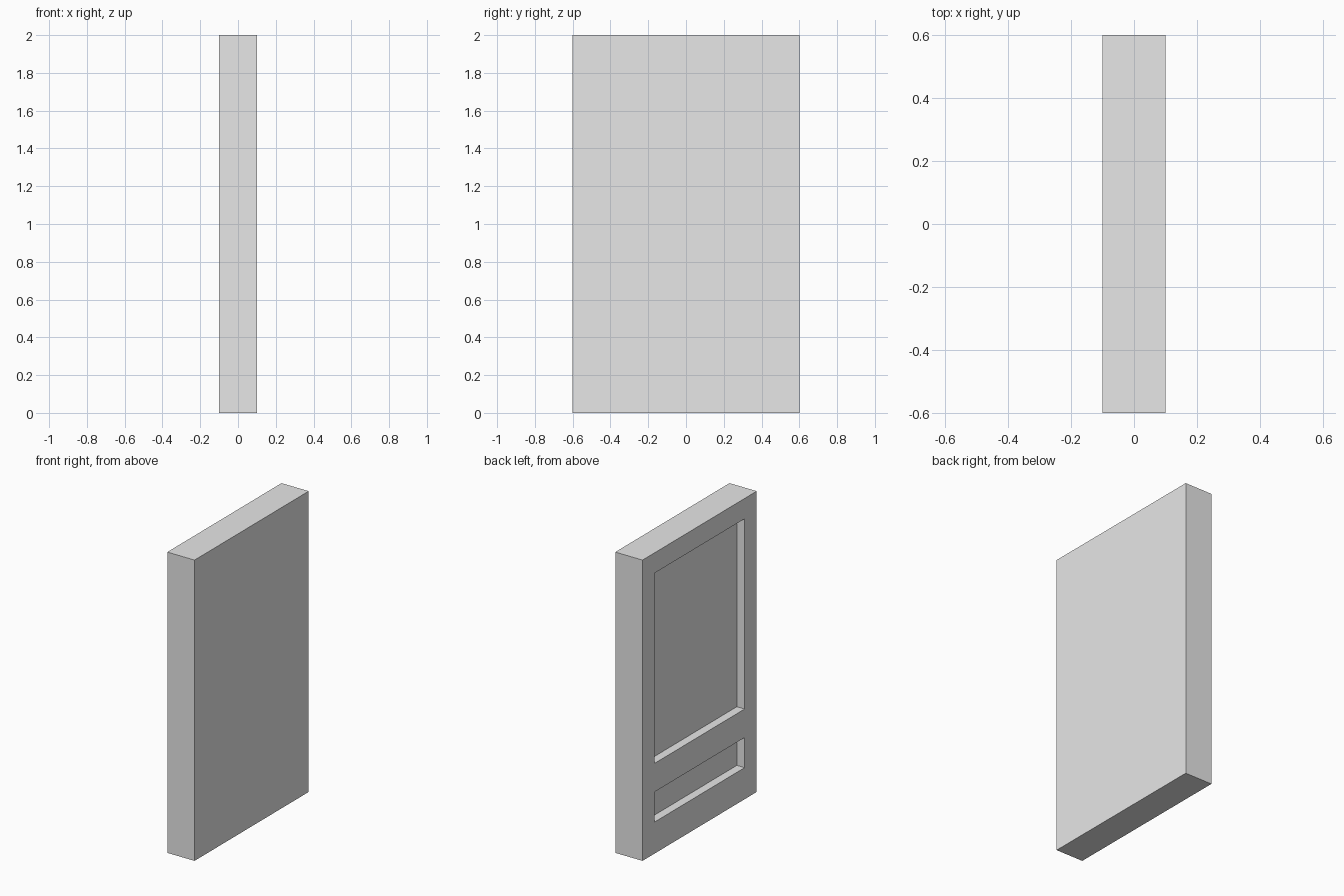
import bpy
import bmesh
from mathutils import Vector

cube = bpy.data.objects.get("Cube")
if cube:
    bpy.data.objects.remove(cube, do_unlink=True)

THICK, WIDTH, HEIGHT = 0.2, 1.2, 2.0
HALF_RECESS = 0.473
RECESSES = [(0.21, 0.41), (0.6, 1.865)]   # bottom and top of each recess
DEPTH = 0.057

# One plain grey colour
grey = bpy.data.materials.new("plain grey")
grey.use_nodes = True
colour = (0.8, 0.8, 0.8, 1)
grey.diffuse_color = colour
grey.node_tree.nodes["Principled BSDF"].inputs["Base Color"].default_value = colour

# Upright slab standing on the ground
bm = bmesh.new()
bmesh.ops.create_cube(bm, size=1)
bmesh.ops.scale(bm, vec=(THICK, WIDTH, HEIGHT), verts=bm.verts)
bmesh.ops.translate(bm, vec=(0, 0, HEIGHT / 2), verts=bm.verts)


def slice_slab(point, normal):
    bmesh.ops.bisect_plane(bm, geom=bm.verts[:] + bm.edges[:] + bm.faces[:],
                           plane_co=point, plane_no=normal)


# Cut the outlines of the recesses
for side in (-1, 1):
    slice_slab((0, side * HALF_RECESS, 0), (0, 1, 0))
for span in RECESSES:
    for z in span:
        slice_slab((0, 0, z), (0, 0, 1))


def in_recess(face):
    c = face.calc_center_median()
    return (c.x < -THICK / 2 + 0.001 and abs(c.y) < HALF_RECESS
            and any(low < c.z < high for low, high in RECESSES))


# Push the recessed panels into the -x face
panels = [f for f in bm.faces if in_recess(f)]
pushed = bmesh.ops.extrude_discrete_faces(bm, faces=panels)["faces"]
for face in pushed:
    bmesh.ops.translate(bm, vec=Vector((DEPTH, 0, 0)), verts=face.verts)
bmesh.ops.recalc_face_normals(bm, faces=bm.faces)

mesh = bpy.data.meshes.new("recessed_door_panel")
bm.to_mesh(mesh)
bm.free()
mesh.materials.append(grey)
bpy.context.collection.objects.link(bpy.data.objects.new("recessed_door_panel", mesh))
